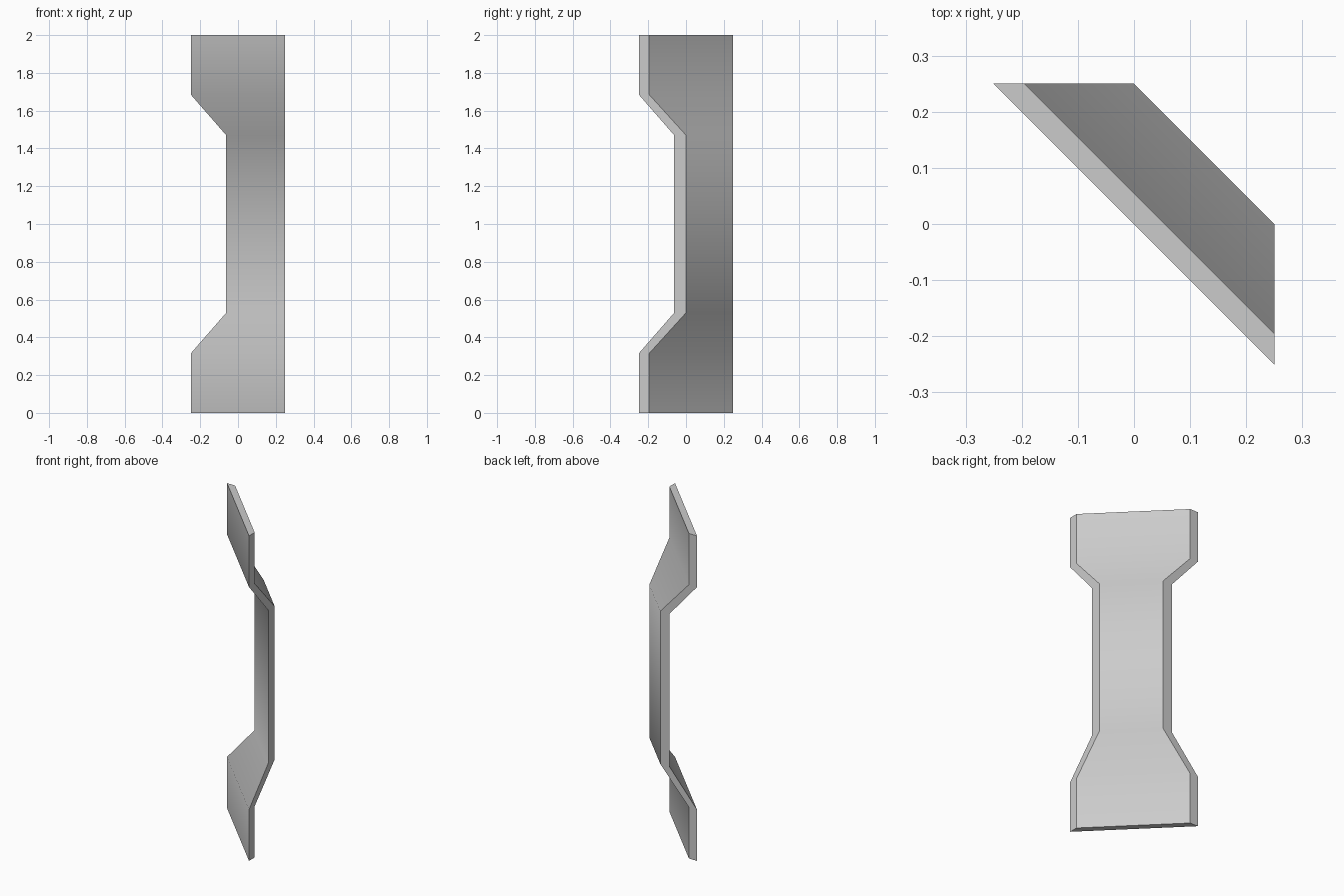
import bpy, bmesh, math

if "Cube" in bpy.data.objects:
    bpy.data.objects.remove(bpy.data.objects["Cube"])

H = 0.25  # half width of the square footprint

# Side profile: (z, front offset, back offset), where offset = x + y
lower = [(0.0, 0.0, 0.055), (0.315, 0.0, 0.055), (0.53, 0.1875, 0.25)]
profile = lower + [(2.0 - z, f, b) for z, f, b in reversed(lower)]

# Diagonal bent plate, mitred at x = H and y = H
bm = bmesh.new()
rings = []
for z, f, b in profile:
    pts = [(f - H, H), (H, f - H), (H, b - H), (b - H, H)]
    rings.append([bm.verts.new((x, y, z)) for x, y in pts])
for lo, hi in zip(rings, rings[1:]):
    for i in range(4):
        j = (i + 1) % 4
        bm.faces.new((lo[i], lo[j], hi[j], hi[i]))
bm.faces.new(rings[0][::-1])
bm.faces.new(rings[-1])
bmesh.ops.recalc_face_normals(bm, faces=bm.faces)

mesh = bpy.data.meshes.new("bent_corner_plate")
bm.to_mesh(mesh)
bm.free()
plate = bpy.data.objects.new("bent_corner_plate", mesh)
bpy.context.collection.objects.link(plate)

# Smooth the bends, keep the mitred edges sharp
bpy.context.view_layer.objects.active = plate
plate.select_set(True)
bpy.ops.object.shade_smooth_by_angle(angle=math.radians(42))
